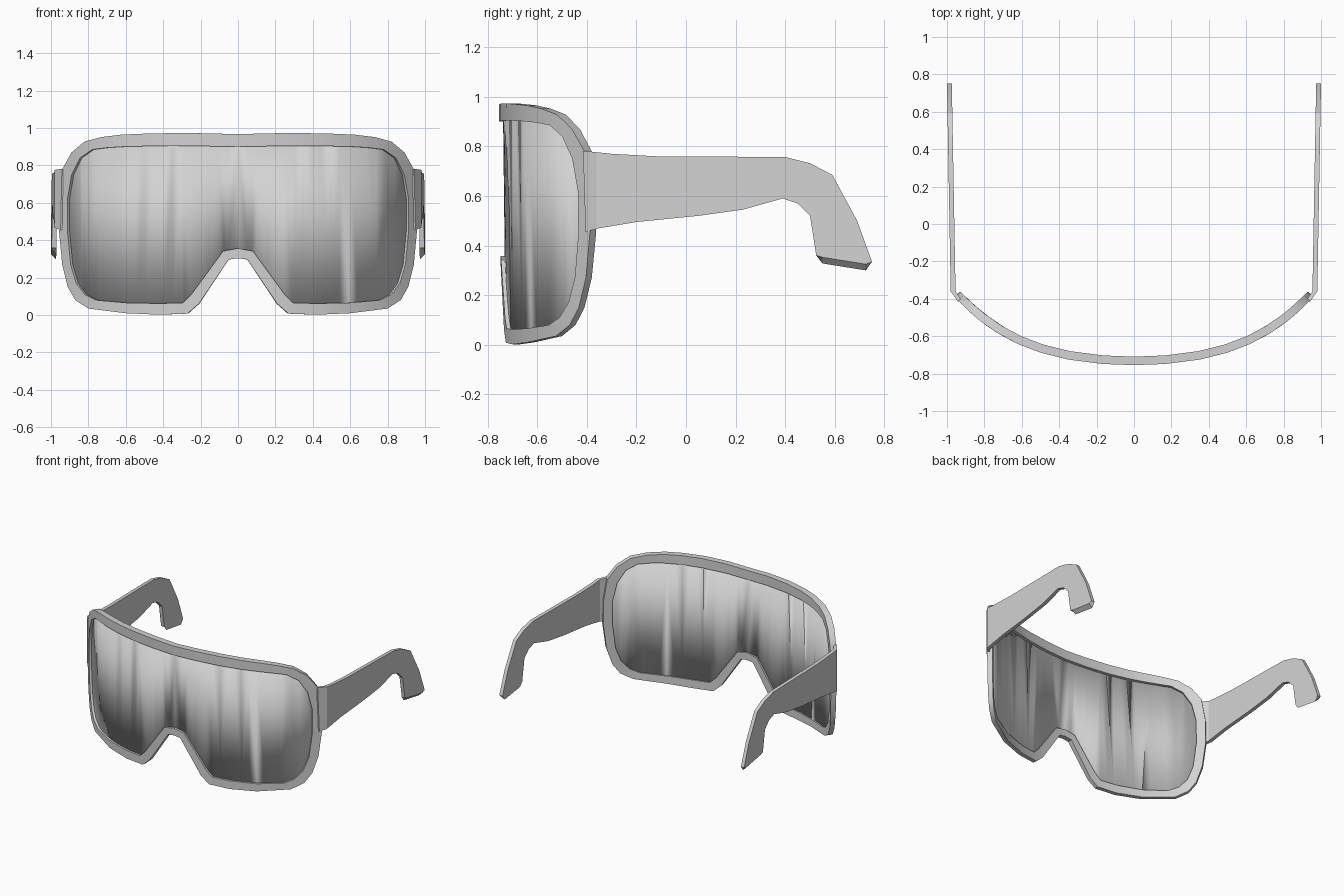
import bpy, bmesh, math
from mathutils import Vector

cube = bpy.data.objects.get("Cube")
if cube:
    bpy.data.objects.remove(cube, do_unlink=True)

grey = bpy.data.materials.new("light grey")
grey.use_nodes = True
grey.diffuse_color = (0.65, 0.65, 0.65, 1)
grey.node_tree.nodes["Principled BSDF"].inputs["Base Color"].default_value = grey.diffuse_color


def finish(bm, name, angle=35):
    """Turn a bmesh into a shaded object."""
    bmesh.ops.recalc_face_normals(bm, faces=bm.faces)
    mesh = bpy.data.meshes.new(name)
    bm.to_mesh(mesh)
    bm.free()
    for poly in mesh.polygons:
        poly.use_smooth = True
    mesh.set_sharp_from_angle(angle=math.radians(angle))
    mesh.materials.append(grey)
    obj = bpy.data.objects.new(name, mesh)
    bpy.context.collection.objects.link(obj)
    return obj


def wrap(x, z, depth):
    """Place a flat point on the curved shield, pushed inward by depth."""
    y = -0.755 + 0.22 * x ** 2 + 0.19 * x ** 4 + 0.012 * (1 - z)
    slope = 0.44 * x + 0.76 * x ** 3
    inward = Vector((-slope, 1, 0)).normalized()
    return Vector((x, y, z)) + inward * depth


def mirrored(half):
    return half + [(-x, z) for x, z in reversed(half[1:-1])]


def split(bm, co, normal):
    bmesh.ops.bisect_plane(bm, geom=bm.verts[:] + bm.edges[:] + bm.faces[:],
                           plane_co=co, plane_no=normal)


# Half outlines from top centre round to the nose
outer = mirrored([(0, .967), (.17, .972), (.35, .973), (.5, .97), (.62, .965), (.73, .952),
                  (.82, .928), (.89, .87), (.94, .78), (.957, .62), (.957, .45), (.94, .27),
                  (.91, .15), (.87, .08), (.8, .035), (.6, .01), (.42, .002), (.27, .008),
                  (.21, .06), (.05, .297), (0, .304)])
inner = mirrored([(0, .9), (.17, .903), (.35, .904), (.5, .903), (.62, .9), (.7, .895),
                  (.78, .885), (.845, .84), (.89, .75), (.912, .62), (.912, .45), (.895, .27),
                  (.865, .17), (.82, .11), (.76, .08), (.6, .066), (.42, .062), (.295, .066),
                  (.25, .11), (.08, .342), (0, .357)])

# Frame: a closed ring with a four-sided section
bm = bmesh.new()
loops = []
for outline, back in ((outer, False), (outer, True), (inner, True), (inner, False)):
    loops.append([bm.verts.new(wrap(x, z, (0.03 + 0.016 * z) if back else 0))
                  for x, z in outline])
count = len(outer)
for k in range(4):
    a, b = loops[k], loops[(k + 1) % 4]
    for i in range(count):
        j = (i + 1) % count
        bm.faces.new((a[i], a[j], b[j], b[i]))
finish(bm, "frame")

# Lens: one sheet cut into columns, wrapped and thickened, tucked into the frame
bm = bmesh.new()
edge = [(xi + 0.2 * (xo - xi), zi + 0.2 * (zo - zi))
        for (xi, zi), (xo, zo) in zip(inner, outer)]
bm.faces.new([bm.verts.new((x, 0, z)) for x, z in edge])
for i in range(-17, 18):
    split(bm, (i * 0.05, 0, 0), (1, 0, 0))
for v in bm.verts:
    v.co = wrap(v.co.x, v.co.z, 0.02)
lens = finish(bm, "lens")
solid = lens.modifiers.new("thickness", 'SOLIDIFY')
solid.thickness = 0.007
solid.offset = 0

# Temples: side profile (y, z), bent inward at the hinge
profile = [(-.415, .782), (-.3, .77), (-.12, .76), (.4, .757), (.5, .732), (.59, .685),
           (.69, .5), (.75, .335), (.725, .3), (.55, .328), (.525, .36), (.5, .52),
           (.45, .57), (.39, .59), (.23, .545), (.05, .52), (-.2, .495), (-.35, .47),
           (-.405, .455)]
HINGE = -0.36
for side, name in ((1, "left_temple"), (-1, "right_temple")):
    bm = bmesh.new()
    rings = [[bm.verts.new((t, y, z)) for y, z in profile] for t in (0, 1)]
    for ring in rings:
        bm.faces.new(ring)
    for i in range(len(profile)):
        j = (i + 1) % len(profile)
        bm.faces.new((rings[0][i], rings[0][j], rings[1][j], rings[1][i]))
    split(bm, (0, HINGE, 0), (0, 1, 0))
    for v in bm.verts:
        outside = v.co.x < 0.5
        along = v.co.y - HINGE
        x = 0.98 + (0.018 * along if along > 0 else 0.7 * along)
        if not outside:
            x -= 0.026
        elif v.co.z < 0.33:
            v.co.z += 0.025          # sloped tip underside
        v.co.x = side * x
    finish(bm, name, 30)
